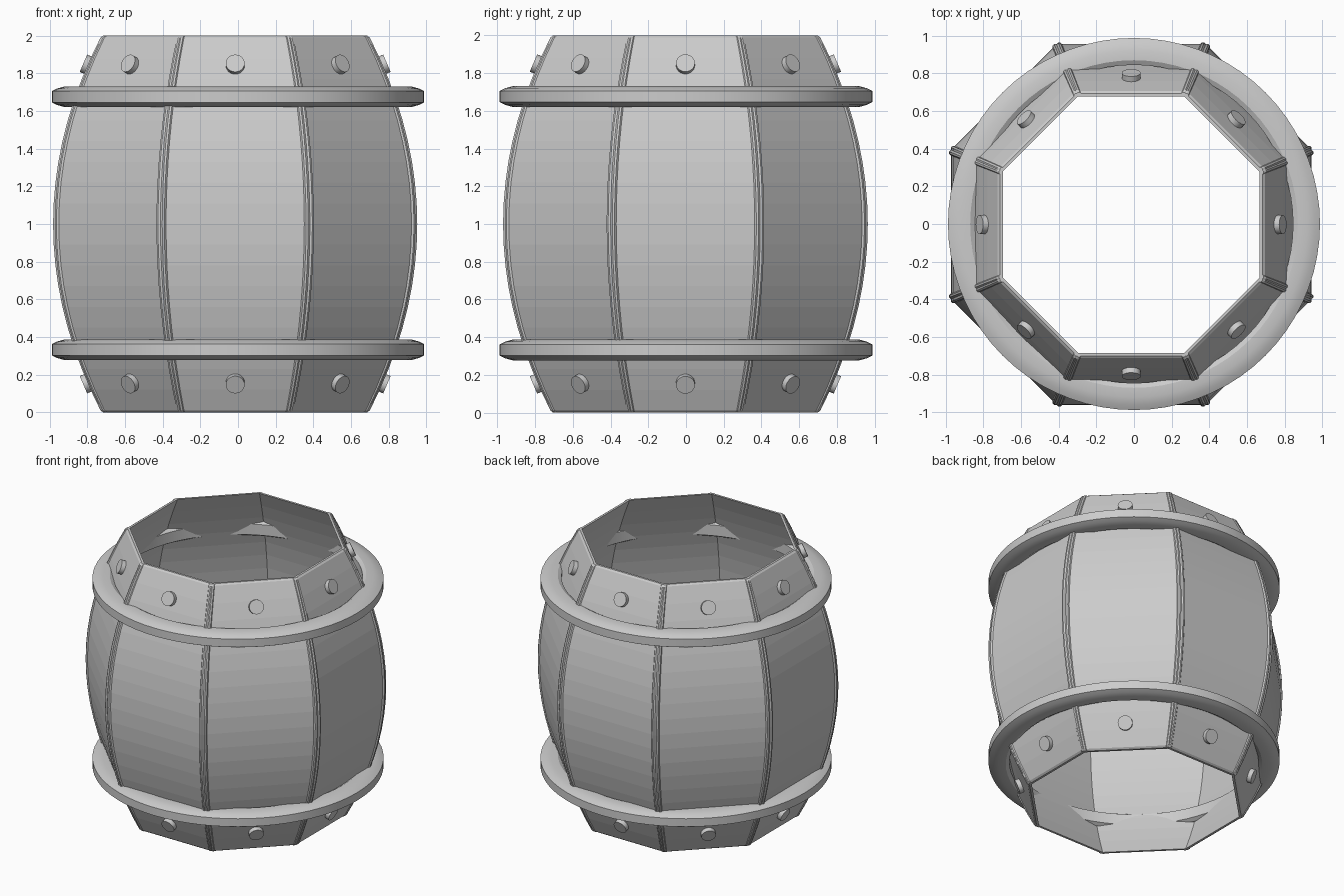
import bpy, bmesh, math
from mathutils import Matrix, Vector

cube = bpy.data.objects.get("Cube")
if cube:
    bpy.data.objects.remove(cube)

CENTRE = Vector((-0.015, -0.003, 0))
SIDES, BANDS = 8, 18
STEP = math.tau / SIDES

grey = bpy.data.materials.new("plain grey")
grey.use_nodes = True
grey.diffuse_color = (0.6, 0.6, 0.6, 1)
grey.node_tree.nodes["Principled BSDF"].inputs["Base Color"].default_value = (0.6, 0.6, 0.6, 1)


def finish(name, bm, smooth=None):
    bmesh.ops.recalc_face_normals(bm, faces=bm.faces)
    mesh = bpy.data.meshes.new(name)
    bm.to_mesh(mesh)
    bm.free()
    mesh.materials.append(grey)
    obj = bpy.data.objects.new(name, mesh)
    bpy.context.collection.objects.link(obj)
    if smooth:
        bpy.ops.object.select_all(action='DESELECT')
        obj.select_set(True)
        bpy.context.view_layer.objects.active = obj
        bpy.ops.object.shade_smooth_by_angle(angle=math.radians(smooth))
    return obj


def belly(z):
    """Distance from the axis to the outer face of a stave."""
    return 0.705 + 0.253 * (1 - (z - 1) ** 2)


def skin(bm, loops, closed):
    """Join a run of equal loops with quads."""
    pairs = list(zip(loops, loops[1:] + loops[:1]))
    for a, b in pairs if closed else pairs[:-1]:
        for i in range(len(a)):
            j = (i + 1) % len(a)
            bm.faces.new((a[i], a[j], b[j], b[i]))


# Staves: thin bowed panels whose chamfered edges cross at the corners
def stave(name, angle):
    bm = bmesh.new()
    turn = Matrix.Translation(CENTRE) @ Matrix.Rotation(angle, 4, 'Z')
    levels = [(0, 0.008)] + [(0.01 + 1.98 * i / BANDS, 0) for i in range(BANDS + 1)] + [(2, 0.008)]
    loops = []
    for z, inset in levels:
        out = belly(z) - inset
        half = out * (math.tan(STEP / 2) + 0.022)
        chamfer, back = 0.008, belly(z) - 0.024
        right = [(half - chamfer, out), (half, out - chamfer), (half, back)]
        section = right + [(-x, y) for x, y in reversed(right)]
        loops.append([bm.verts.new(turn @ Vector((x, -y, z))) for x, y in section])
    skin(bm, loops, False)
    bm.faces.new(loops[0])
    bm.faces.new(loops[-1])
    finish(name, bm)


# Rivets: short round studs square to the stave
def rivet(name, angle, z):
    bm = bmesh.new()
    slope = 0.506 * (z - 1)
    normal = Vector((0, -1, slope)).normalized()
    place = (Matrix.Translation(CENTRE) @ Matrix.Rotation(angle, 4, 'Z')
             @ Matrix.Translation((0, -belly(z) - 0.008, z))
             @ normal.to_track_quat('Z', 'Y').to_matrix().to_4x4())
    bmesh.ops.create_cone(bm, cap_ends=True, segments=24, radius1=0.05,
                          radius2=0.05, depth=0.045, matrix=place)
    finish(name, bm, 30)


# Hoops: round bands with a sloping top and bottom
def hoop(name, z):
    bm = bmesh.new()
    upper = [(0.845, 0.04), (0.87, 0.055), (0.92, 0.055), (0.96, 0.044), (0.988, 0.03)]
    section = upper + [(r, -h) for r, h in reversed(upper)]
    loops = []
    for i in range(72):
        spin = Matrix.Rotation(math.tau * i / 72, 4, 'Z')
        loops.append([bm.verts.new(spin @ Vector((r, 0, z + h))) for r, h in section])
    skin(bm, loops, True)
    finish(name, bm, 30)


for i in range(SIDES):
    stave(f"stave_{i + 1}", i * STEP)
    rivet(f"lower_rivet_{i + 1}", i * STEP, 0.155)
    rivet(f"upper_rivet_{i + 1}", i * STEP, 1.845)
hoop("lower_hoop", 0.332)
hoop("upper_hoop", 1.676)
